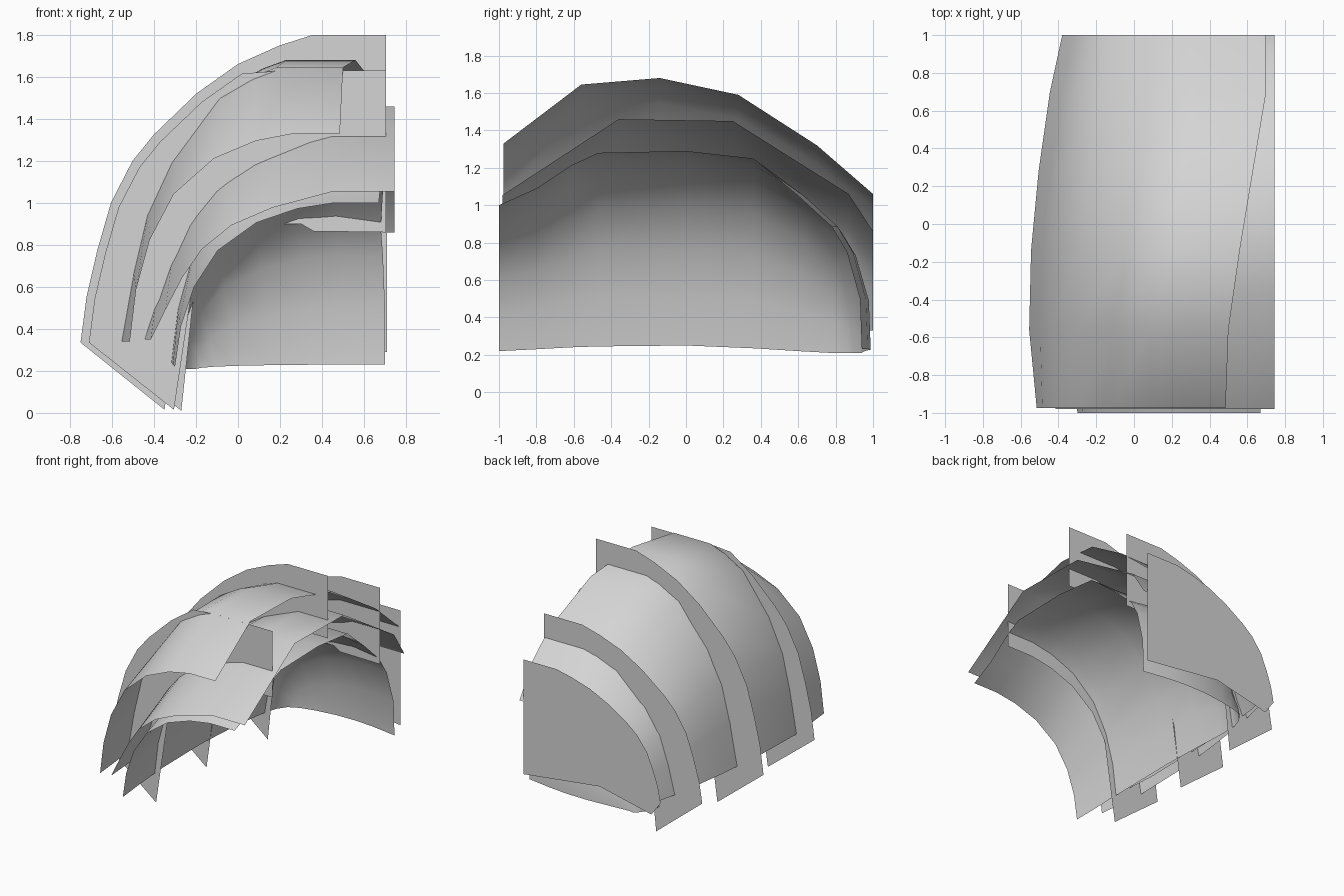
import bpy, bmesh, math

cube = bpy.data.objects.get("Cube")
if cube:
    bpy.data.objects.remove(cube)

grey = bpy.data.materials.new("light grey")
grey.use_nodes = True
COLOR = (0.66, 0.66, 0.66, 1)
grey.diffuse_color = COLOR
grey.node_tree.nodes["Principled BSDF"].inputs["Base Color"].default_value = COLOR

# Unit arcs: rise from the outer foot to the flat crown
SQUARE_ARC = [(0, 0), (.03, .25), (.095, .49), (.21, .71), (.4, .88), (.6, .965), (.78, 1), (1, 1)]
ROUND_ARC = [(0, 0), (.055, .25), (.118, .465), (.23, .66), (.45, .9), (.6, .97), (.7, 1), (1, 1)]
SLOPED_ARC = [(0, 0), (.06, .2), (.13, .42), (.21, .61), (.33, .77), (.5, .89), (.75, 1), (1, 1)]
RIB_ARC = [(0, 0), (.02, .15), (.055, .3), (.1, .455), (.17, .59), (.24, .676),
           (.38, .81), (.515, .905), (.65, .965), (.76, 1), (1, 1)]


def arc(shape, x0, x1, z0, z1):
    return [(x0 + u * (x1 - x0), z0 + v * (z1 - z0)) for u, v in shape]


def add_object(name, bm, smooth):
    mesh = bpy.data.meshes.new(name)
    bm.to_mesh(mesh)
    bm.free()
    mesh.materials.append(grey)
    obj = bpy.data.objects.new(name, mesh)
    bpy.context.collection.objects.link(obj)
    if smooth:
        bpy.ops.object.select_all(action='DESELECT')
        obj.select_set(True)
        bpy.context.view_layer.objects.active = obj
        bpy.ops.object.shade_smooth_by_angle(angle=math.radians(40))


def shell(name, front_shape, shape, stations, bulge=0):
    """Loft arcs through stations of (y, foot x, crown x, foot z, crown z)."""
    bm = bmesh.new()
    rows = []
    for y, x0, x1, z0, z1 in stations:
        section = shape if rows else front_shape
        rows.append([])
        for x, z in arc(section, x0, x1, z0, z1):
            push = bulge * math.sin(math.pi * (x - x0) / (x1 - x0)) if y > .5 else 0
            rows[-1].append(bm.verts.new((x, y + push, z)))
    for a, b in zip(rows, rows[1:]):
        for i in range(len(a) - 1):
            bm.faces.new((a[i], a[i + 1], b[i + 1], b[i]))
    bmesh.ops.recalc_face_normals(bm, faces=bm.faces)
    add_object(name, bm, True)


def rib(name, y, outline):
    bm = bmesh.new()
    face = bm.faces.new([bm.verts.new((x, y, z)) for x, z in outline])
    bmesh.ops.triangulate(bm, faces=[face])
    add_object(name, bm, False)


# Three nested curved shells
shell("outer_shell", SQUARE_ARC, ROUND_ARC, [
    (-.975, -.515, .485, .34, 1.33), (-.56, -.555, .5, .34, 1.645), (-.14, -.545, .56, .34, 1.68),
    (.28, -.505, .63, .34, 1.59), (.7, -.445, .7, .34, 1.32), (1, -.38, .7, .34, 1.06)])
shell("middle_shell", SLOPED_ARC, SLOPED_ARC, [
    (-.98, -.415, .745, .35, 1.055), (-.36, -.46, .745, .35, 1.46), (.25, -.45, .745, .35, 1.45),
    (.87, -.38, .745, .34, 1.06), (1, -.34, .745, .33, .86)])
shell("inner_dome", SQUARE_ARC, SQUARE_ARC, [
    (-1, -.3, .67, .22, 1), (-.8, -.31, .68, .23, 1.09), (-.62, -.315, .69, .24, 1.21),
    (-.47, -.32, .7, .245, 1.28), (0, -.32, .7, .25, 1.29), (.36, -.315, .7, .235, 1.25),
    (.6, -.31, .69, .22, 1.05), (.78, -.295, .68, .21, .885), (.86, -.27, .69, .21, .75),
    (.93, -.22, .7, .21, .5), (.94, -.2, .7, .21, .23)], bulge=.05)

# Flat upright ribs: outer arc, then inner arc back to the lowest point
front_outer = [(x, min(z, 1.63)) for x, z in arc(RIB_ARC, -.71, .705, .335, 1.75)]
front_inner = [(-.305, .015)] + arc(SQUARE_ARC, -.305, .705, .22, 1.11)
rib("front_rib", -.58, front_outer + front_inner[::-1])

middle_inner = [(-.35, .015)] + arc(SQUARE_ARC, -.345, .705, .22, 1.31)
rib("middle_rib", .11, arc(RIB_ARC, -.75, .705, .335, 1.8) + middle_inner[::-1])

rear_inner = [(-.27, .01)] + arc(SQUARE_ARC, -.265, .3, .22, .9) + [(.36, .865), (.705, .86)]
rib("rear_rib", .755, arc(RIB_ARC, -.67, .705, .335, 1.46) + rear_inner[::-1])

# Solid closing plate at the back
rib("back_plate", 1, arc(RIB_ARC, -.48, .71, .38, 1.19) + [(.71, .29), (.05, .37), (-.4, .27)])
